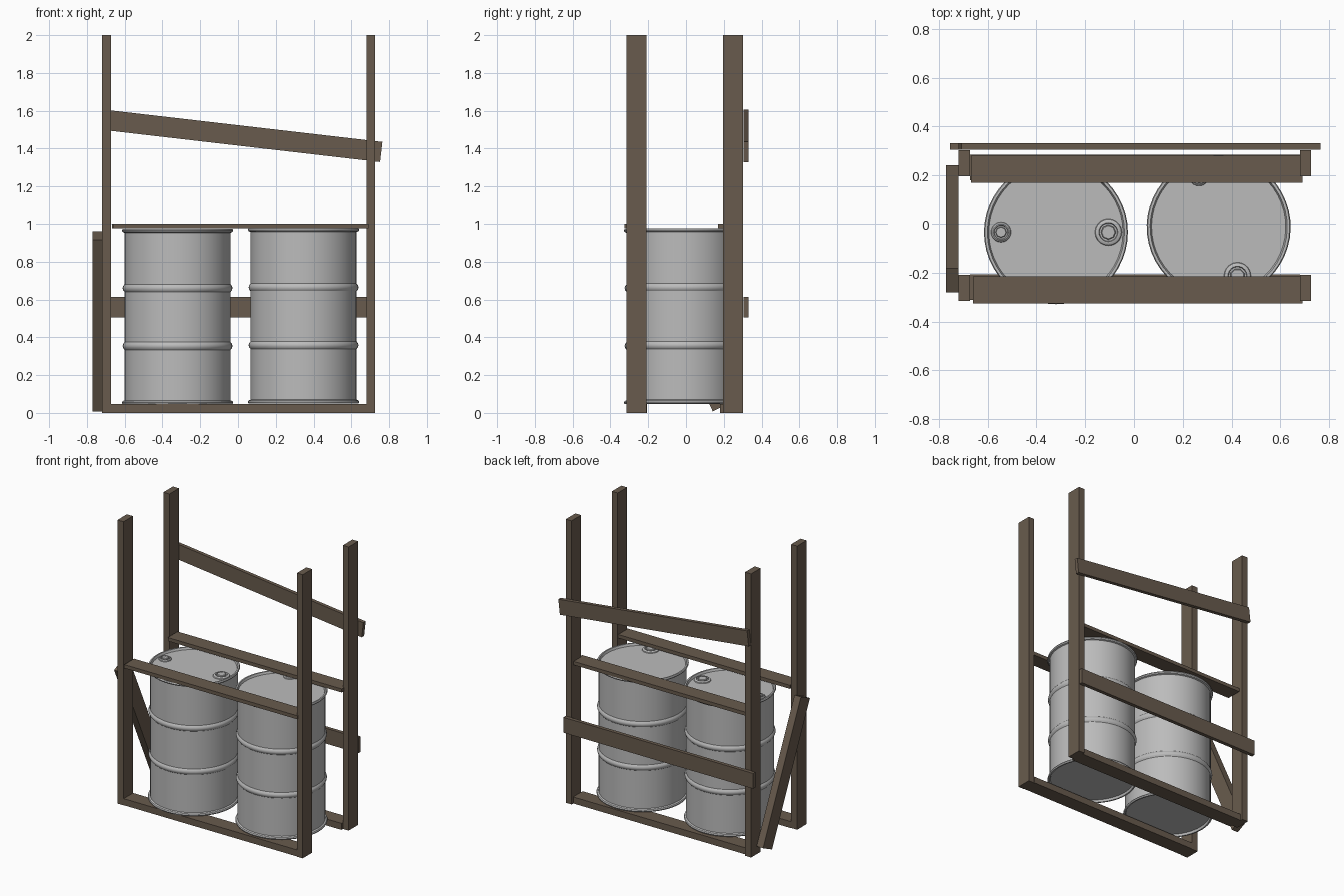
import bpy, bmesh, math
from mathutils import Matrix

cube = bpy.data.objects.get("Cube")
if cube:
    bpy.data.objects.remove(cube, do_unlink=True)


def material(name, color, roughness):
    mat = bpy.data.materials.new(name)
    mat.use_nodes = True
    mat.diffuse_color = (*color, 1)
    bsdf = mat.node_tree.nodes["Principled BSDF"]
    bsdf.inputs["Base Color"].default_value = (*color, 1)
    bsdf.inputs["Roughness"].default_value = roughness
    return mat


WOOD = material("dark brown wood", (0.14, 0.105, 0.075), 0.8)
STEEL = material("light grey steel", (0.5, 0.5, 0.5), 0.5)


def finish(name, bm, mat):
    bmesh.ops.recalc_face_normals(bm, faces=bm.faces)
    mesh = bpy.data.meshes.new(name)
    bm.to_mesh(mesh)
    bm.free()
    mesh.materials.append(mat)
    obj = bpy.data.objects.new(name, mesh)
    bpy.context.collection.objects.link(obj)
    return obj


def beam(name, xs, ys, zs, axis="X", angle=0):
    """Timber filling the given ranges, turned about its own centre."""
    bm = bmesh.new()
    bmesh.ops.create_cube(bm, size=1)
    sizes = [r[1] - r[0] for r in (xs, ys, zs)]
    bmesh.ops.scale(bm, vec=sizes, verts=bm.verts)
    obj = finish(name, bm, WOOD)
    obj.location = [(r[0] + r[1]) / 2 for r in (xs, ys, zs)]
    obj.rotation_euler = Matrix.Rotation(math.radians(angle), 3, axis).to_euler()
    return obj


def lathe(bm, profile, sides, center=(0, 0)):
    """Turn (radius, height) points into a solid closed at both ends."""
    rings = []
    for r, z in profile:
        ring = []
        for i in range(sides):
            a = math.tau * i / sides
            ring.append(bm.verts.new((center[0] + r * math.cos(a), center[1] + r * math.sin(a), z)))
        rings.append(ring)
    for low, high in zip(rings, rings[1:]):
        for i in range(sides):
            j = (i + 1) % sides
            bm.faces.new((low[i], low[j], high[j], high[i]))
    bm.faces.new(rings[0][::-1])
    bm.faces.new(rings[-1])


# Timber frame: four posts, with rails under and over the drums
FRONT, BACK = (-0.315, -0.21), (0.197, 0.303)
for side, xs in (("right", (-0.72, -0.673)), ("left", (0.68, 0.725))):
    for end, ys in (("front", FRONT), ("back", BACK)):
        beam(f"{end}_{side}_post", xs, ys, (0, 2))
beam("front_bottom_rail", (-0.673, 0.68), (-0.312, -0.207), (0, 0.046))
beam("back_bottom_rail", (-0.673, 0.68), (0.18, 0.285), (0, 0.046))
beam("front_top_rail", (-0.66, 0.69), (-0.325, -0.216), (0.975, 1.0))
beam("back_top_rail", (-0.667, 0.69), (0.17, 0.28), (0.975, 1.0))

# Planks across the back and a slanting brace on one end
beam("lower_back_plank", (-0.755, 0.725), (0.305, 0.331), (0.505, 0.613))
beam("upper_back_plank", (-0.719, 0.763), (0.305, 0.331), (1.414, 1.521), "Y", 6.6)
beam("end_brace", (-0.77, -0.72), (-0.075, 0.035), (-0.015, 0.985), "X", 25)

# Drum outline from the recessed base, past two hoops, to the recessed lid
HEIGHT, BODY, RIM = 0.927, 0.281, 0.295


def rim(z, up):
    points = [(BODY, -0.02), (RIM - 0.004, -0.016), (RIM, -0.008), (RIM - 0.004, 0), (BODY, 0),
              (BODY - 0.006, -0.015)]
    return [(r, z + up * h) for r, h in points]


def hoop(z):
    return [(BODY, z - 0.02), (BODY + 0.007, z - 0.011), (BODY + 0.01, z),
            (BODY + 0.007, z + 0.011), (BODY, z + 0.02)]


DRUM = rim(0, -1)[::-1] + hoop(0.308) + hoop(0.614) + rim(HEIGHT, 1)
LID = HEIGHT - 0.015


def drum(name, location, turn):
    bm = bmesh.new()
    lathe(bm, DRUM, 48)
    # Large and small bungs: a collar with a faceted plug in it
    for x, size in ((0.215, 0.056), (-0.225, 0.042)):
        collar = [(1, -0.002), (0.95, 0.006), (0.8, 0.011), (0.7, 0.011), (0.65, 0.002)]
        plug = [(0.55, 0), (0.55, 0.012), (0.48, 0.015)]
        lathe(bm, [(r * size, LID + h) for r, h in collar], 20, (x, 0))
        lathe(bm, [(r * size, LID + h) for r, h in plug], 8, (x, 0))
    obj = finish(name, bm, STEEL)
    obj.location = location
    obj.rotation_euler.z = math.radians(turn)
    bpy.ops.object.select_all(action="DESELECT")
    obj.select_set(True)
    bpy.context.view_layer.objects.active = obj
    bpy.ops.object.shade_smooth_by_angle(angle=math.radians(35))


drum("right_drum", (-0.32, -0.034, 0.046), 0)
drum("left_drum", (0.347, -0.012, 0.05), -69)
